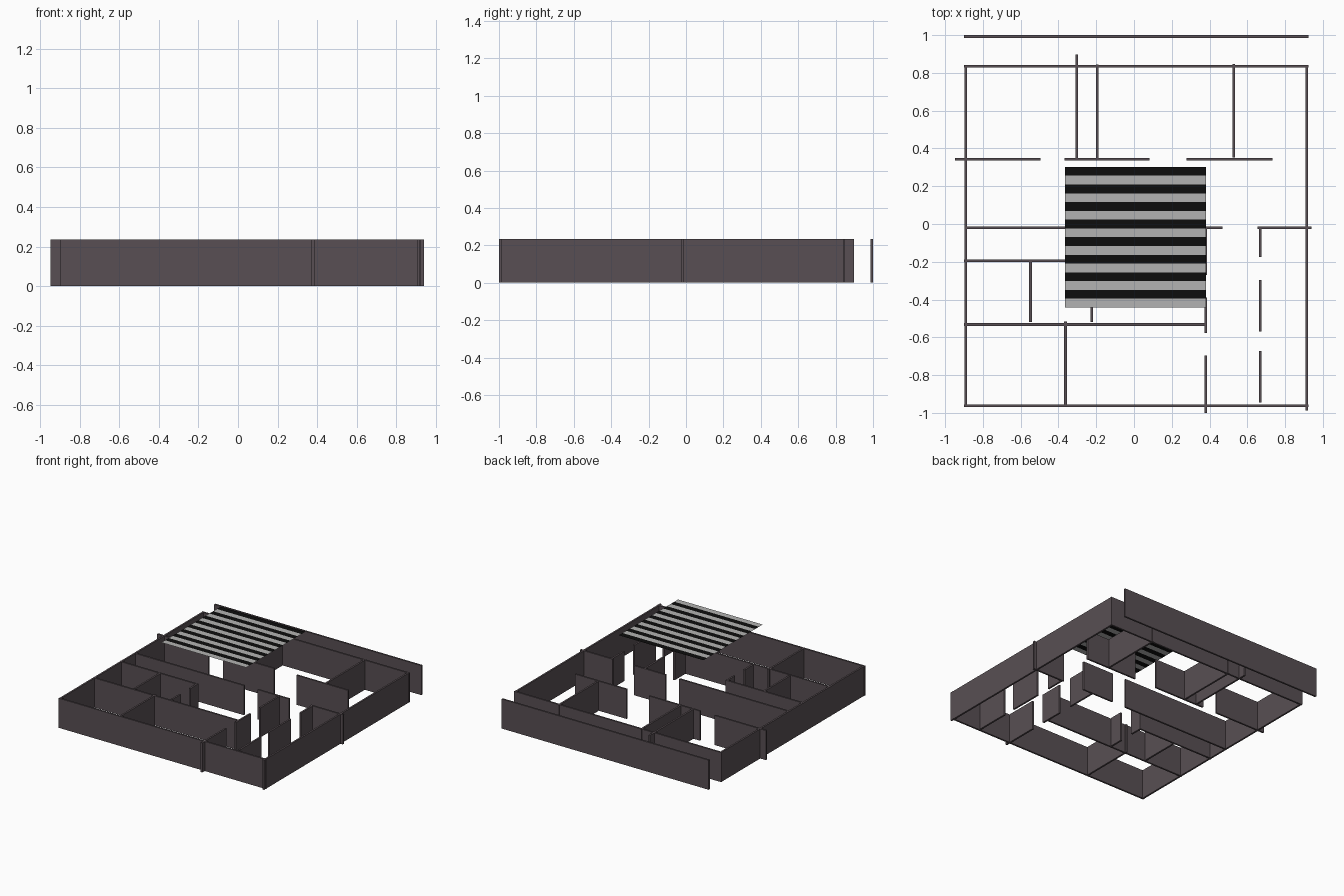
import bpy, bmesh

if "Cube" in bpy.data.objects:
    bpy.data.objects.remove(bpy.data.objects["Cube"])

HEIGHT = 0.235   # wall height
THICK = 0.014    # wall thickness


def material(name, rgb):
    m = bpy.data.materials.new(name)
    m.diffuse_color = (*rgb, 1)
    m.use_nodes = True
    m.node_tree.nodes["Principled BSDF"].inputs["Base Color"].default_value = m.diffuse_color
    return m


wall_mat = material("wall_brown_grey", (0.098, 0.078, 0.087))
grey = material("panel_grey", (0.45, 0.45, 0.445))
black = material("panel_black", (0.004, 0.004, 0.004))


def wall(name, x0, x1, y0, y1):
    bpy.ops.mesh.primitive_cube_add(size=1, location=((x0 + x1) / 2, (y0 + y1) / 2, HEIGHT / 2))
    ob = bpy.context.object
    ob.name = name
    ob.scale = (x1 - x0, y1 - y0, HEIGHT)
    ob.data.materials.append(wall_mat)


# walls running left to right: y, then (x start, x end) pieces between doors
across = [
    (0.993, [(-0.90, 0.923)]),
    (0.835, [(-0.90, 0.923)]),
    (0.343, [(-0.947, -0.494), (-0.368, 0.082), (0.278, 0.733)]),
    (-0.02, [(-0.89, 0.07), (0.19, 0.468), (0.655, 0.941)]),
    (-0.195, [(-0.90, -0.216)]),
    (-0.532, [(-0.90, 0.383)]),
    (-0.962, [(-0.90, 0.923)]),
]
# walls running front to back: x, then (y start, y end) pieces
along = [
    (-0.891, [(-0.962, 0.838)]),
    (0.914, [(-0.988, 0.838)]),
    (-0.304, [(0.35, 0.898)]),
    (-0.194, [(0.345, 0.845)]),
    (0.529, [(0.352, 0.848)]),
    (-0.548, [(-0.518, -0.195)]),
    (-0.223, [(-0.518, -0.41), (-0.29, -0.195)]),
    (-0.363, [(-0.962, -0.515)]),
    (0.379, [(-1.0, -0.695), (-0.578, -0.39), (-0.27, -0.02)]),
    (0.669, [(-0.945, -0.673), (-0.568, -0.297), (-0.175, -0.02)]),
]
h = THICK / 2
for y, pieces in across:
    for a, b in pieces:
        wall("cross_wall", a, b, y - h, y + h)
for x, pieces in along:
    for a, b in pieces:
        wall("long_wall", x - h, x + h, a, b)

# striped flat panel floating above the rooms
bm = bmesh.new()
N, X0, X1, Y0, Y1, Z = 16, -0.365, 0.38, -0.442, 0.302, 0.62
rows = []
for i in range(N + 1):
    y = Y0 + (Y1 - Y0) * i / N
    rows.append((bm.verts.new((X0, y, Z)), bm.verts.new((X1, y, Z))))
for i in range(N):
    (a, b), (c, d) = rows[i], rows[i + 1]
    bm.faces.new((a, b, d, c)).material_index = i % 2
me = bpy.data.meshes.new("striped_panel")
bm.to_mesh(me)
bm.free()
me.materials.append(grey)
me.materials.append(black)
bpy.context.collection.objects.link(bpy.data.objects.new("striped_panel", me))
